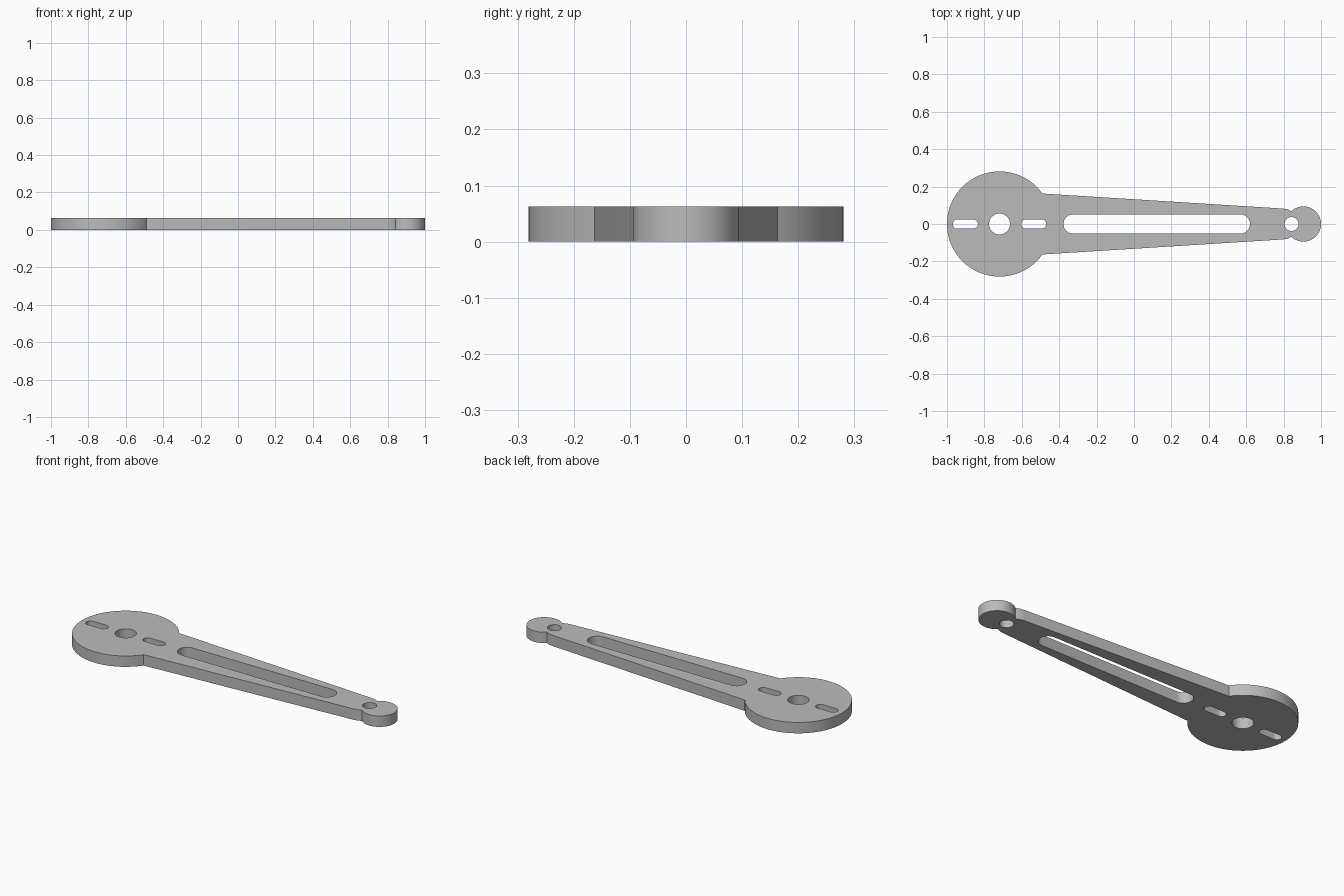
import bpy
from math import sin, cos, pi, atan2, sqrt

if "Cube" in bpy.data.objects:
    bpy.data.objects.remove(bpy.data.objects["Cube"], do_unlink=True)

THICK = 0.063
HUB_X, HUB_R = -0.719, 0.281
TIP_X, TIP_R = 0.906, 0.094


def arc(cx, r, start, end, n):
    """Points along an arc centred on the x axis."""
    return [(cx + r * cos(start + (end - start) * i / n),
             r * sin(start + (end - start) * i / n)) for i in range(n + 1)]


def circle(cx, r, n=48):
    return arc(cx, r, 0, 2 * pi, n)[:-1]


def slot(x0, x1, r, n=16):
    """Round-ended slot along the x axis."""
    return (arc(x1 - r, r, -pi / 2, pi / 2, n)
            + arc(x0 + r, r, pi / 2, 3 * pi / 2, n))


# Outline: round hub, tapering arm, round tip
hub_join_x, tip_join_x = -0.49, 0.842
hub_a = atan2(sqrt(HUB_R**2 - (hub_join_x - HUB_X)**2), hub_join_x - HUB_X)
tip_a = atan2(sqrt(TIP_R**2 - (tip_join_x - TIP_X)**2), tip_join_x - TIP_X)
shoulder = [(0.79, 0.083), (0.82, 0.079)]
outline = (arc(HUB_X, HUB_R, hub_a, 2 * pi - hub_a, 80)
           + [(x, -y) for x, y in shoulder]
           + arc(TIP_X, TIP_R, -tip_a, tip_a, 48)
           + shoulder[::-1])

# Openings: hub bore, two hub slots, long arm slot, tip hole
loops = [outline, circle(HUB_X, 0.056), circle(0.842, 0.037),
         slot(-0.969, -0.835, 0.025), slot(-0.603, -0.469, 0.025),
         slot(-0.377, 0.62, 0.052)]

# Filled flat curve, extruded into a plate
curve = bpy.data.curves.new("arm_profile", "CURVE")
curve.dimensions = "2D"
curve.fill_mode = "BOTH"
curve.extrude = THICK / 2
for pts in loops:
    spline = curve.splines.new("POLY")
    spline.points.add(len(pts) - 1)
    for p, (x, y) in zip(spline.points, pts):
        p.co = (x, y, 0, 1)
    spline.use_cyclic_u = True

helper = bpy.data.objects.new("arm_profile", curve)
bpy.context.collection.objects.link(helper)
bpy.context.view_layer.update()
graph = bpy.context.evaluated_depsgraph_get()
mesh = bpy.data.meshes.new_from_object(helper.evaluated_get(graph))
bpy.data.objects.remove(helper, do_unlink=True)

plate = bpy.data.objects.new("slotted_arm_plate", mesh)
bpy.context.collection.objects.link(plate)
for v in mesh.vertices:
    v.co.z += THICK / 2

# Weld caps to walls and face everything outward
bpy.context.view_layer.objects.active = plate
plate.select_set(True)
bpy.ops.object.mode_set(mode="EDIT")
bpy.ops.mesh.select_all(action="SELECT")
bpy.ops.mesh.remove_doubles(threshold=0.0001)
bpy.ops.mesh.normals_make_consistent(inside=False)
bpy.ops.object.mode_set(mode="OBJECT")
bpy.ops.object.shade_smooth_by_angle(angle=pi / 6)

# Plain grey
grey = bpy.data.materials.new("plain_grey")
grey.use_nodes = True
colour = (0.5, 0.5, 0.5, 1)
grey.diffuse_color = colour
grey.node_tree.nodes["Principled BSDF"].inputs["Base Color"].default_value = colour
mesh.materials.clear()
mesh.materials.append(grey)
